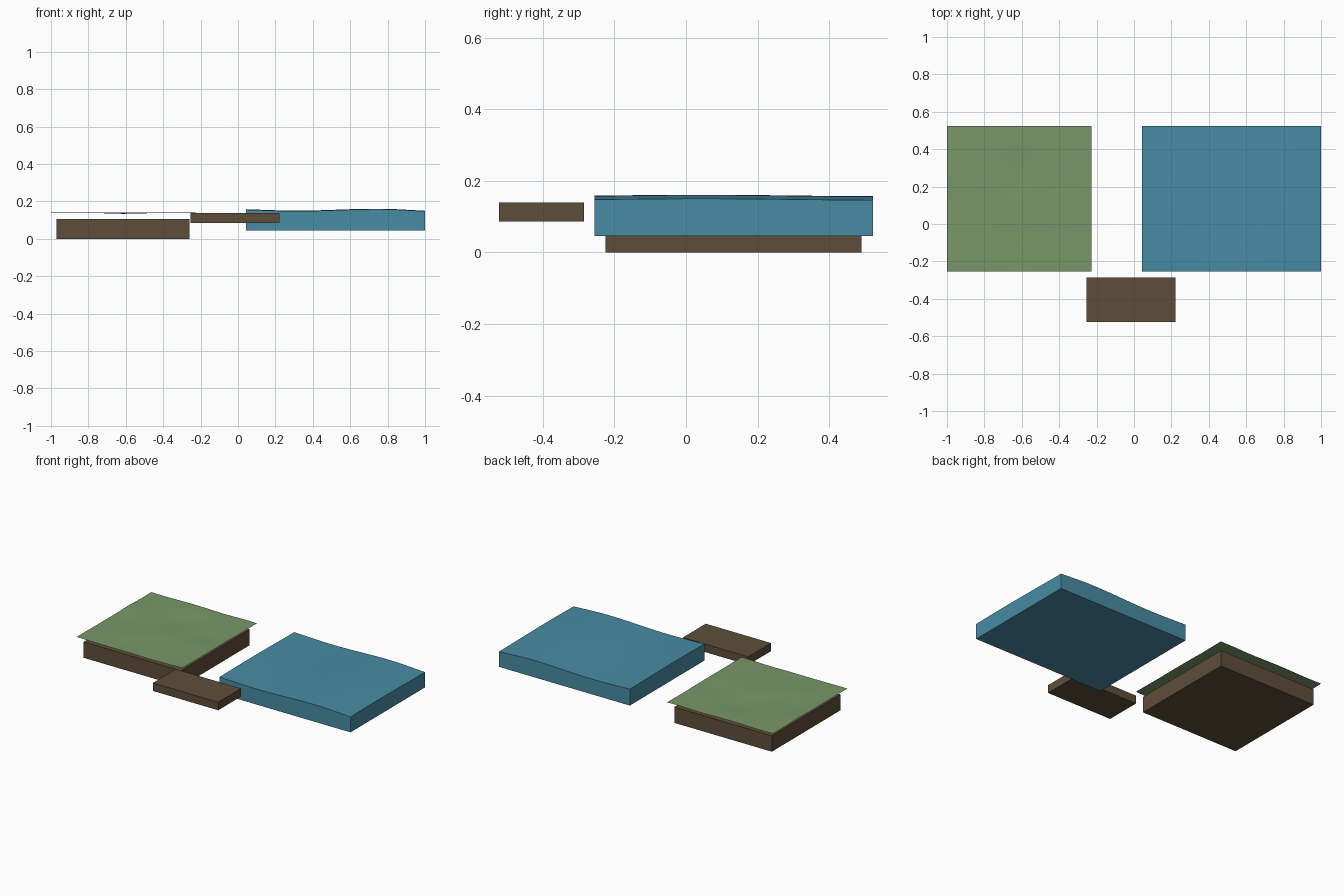
import bpy, bmesh, math
from mathutils import Vector, noise

if "Cube" in bpy.data.objects:
    bpy.data.objects.remove(bpy.data.objects["Cube"])


def material(name, rgb):
    m = bpy.data.materials.new(name)
    m.diffuse_color = (*rgb, 1)
    m.use_nodes = True
    m.node_tree.nodes["Principled BSDF"].inputs["Base Color"].default_value = m.diffuse_color
    return m


GRASS = material("grass green", (0.19, 0.31, 0.14))
WATER = material("water blue", (0.065, 0.26, 0.37))
EARTH = material("earth brown", (0.112, 0.076, 0.043))


def finish(name, bm, mat, smooth=False):
    bmesh.ops.recalc_face_normals(bm, faces=bm.faces)
    me = bpy.data.meshes.new(name)
    bm.to_mesh(me)
    bm.free()
    me.materials.append(mat)
    ob = bpy.data.objects.new(name, me)
    bpy.context.collection.objects.link(ob)
    if smooth:
        bpy.ops.object.select_all(action='DESELECT')
        ob.select_set(True)
        bpy.context.view_layer.objects.active = ob
        bpy.ops.object.shade_smooth_by_angle(angle=math.radians(30))
    return ob


def block(name, lo, hi, mat):
    bm = bmesh.new()
    bmesh.ops.create_cube(bm, size=1)
    for v in bm.verts:
        v.co = [l + (c + 0.5) * (h - l) for c, l, h in zip(v.co, lo, hi)]
    finish(name, bm, mat)


def sheet(lo, hi, height, n=32):
    """Flat grid whose height follows a function of x and y."""
    bm = bmesh.new()
    bmesh.ops.create_grid(bm, x_segments=n, y_segments=n, size=0.5)
    for v in bm.verts:
        x, y = (l + (c + 0.5) * (h - l) for c, l, h in zip(v.co, lo, hi))
        v.co = (x, y, height(x, y))
    return bm


def grass_height(x, y):
    dip = 0.006 * math.exp(-((x + 0.6) ** 2 + (y - 0.25) ** 2) / 0.015)
    return 0.140 + 0.004 * noise.noise(Vector((x * 5, y * 5, 0.3))) - dip


def water_height(x, y):
    # dips near x = 0.35, crests near x = 0.75
    return (0.154 + 0.005 * math.sin((x - 0.53) * 7.5)
            + 0.002 * math.sin((y + 0.22) * 6)
            - 0.004 * max(0, (x - 0.8) / 0.2))


# earth slab and thin rolling turf above it
block("earth_slab", (-0.97, -0.225, 0), (-0.258, 0.49, 0.105), EARTH)
finish("turf", sheet((-1, -0.255), (-0.228, 0.523), grass_height), GRASS, True)

# small earth step in front
block("earth_step", (-0.255, -0.523, 0.086), (0.222, -0.285, 0.139), EARTH)

# water body: rippled top pulled down to a flat base
bm = sheet((0.044, -0.255), (1, 0.523), water_height)
rim = [e for e in bm.edges if e.is_boundary]
walls = bmesh.ops.extrude_edge_only(bm, edges=rim)["geom"]
for g in walls:
    if isinstance(g, bmesh.types.BMVert):
        g.co.z = 0.046
bmesh.ops.contextual_create(bm, geom=[g for g in walls if isinstance(g, bmesh.types.BMEdge)
                                      and all(abs(v.co.z - 0.046) < 1e-5 for v in g.verts)])
finish("water_body", bm, WATER, True)
